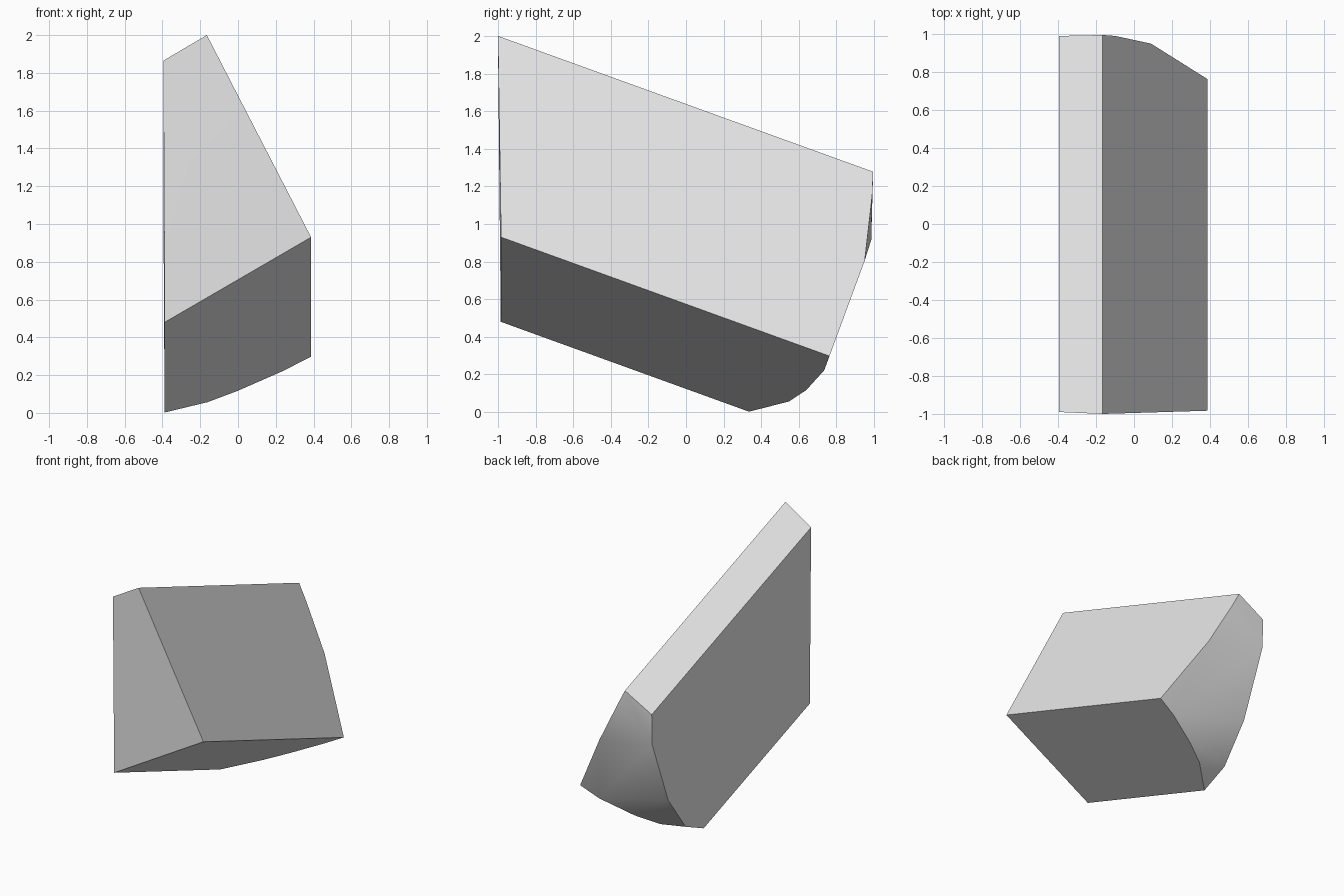
import bpy, bmesh, math
from mathutils import Vector

cube = bpy.data.objects.get("Cube")
if cube:
    bpy.data.objects.remove(cube)

# Grey stone colour
stone = bpy.data.materials.new("stone_grey")
stone.use_nodes = True
grey = (0.8, 0.8, 0.8, 1)
stone.diffuse_color = grey
stone.node_tree.nodes["Principled BSDF"].inputs["Base Color"].default_value = grey

# Four corners of the flat front end
top_outer = Vector((-0.395, -0.99, 1.865))
top_ridge = Vector((-0.165, -1.0, 2.0))
side_corner = Vector((0.387, -0.983, 0.93))
bottom = Vector((-0.388, -0.985, 0.48))
SLOPE = -0.362  # the block falls towards the back


def rim(start, end, stations):
    """Points where one long side meets the rounded back: (fraction, depth)."""
    points = []
    for fraction, depth in stations:
        p = start.lerp(end, fraction)
        points.append(Vector((p.x, depth, p.z + SLOPE * (depth - p.y))))
    return points


points = [top_outer, top_ridge, side_corner, bottom]
# Upper broad side
points += rim(top_ridge, side_corner, [(0, 0.995), (0.12, 0.99), (0.46, 0.95), (1, 0.763)])
# Underside
points += rim(side_corner, bottom, [(0.19, 0.735), (0.5, 0.64), (0.71, 0.547), (1, 0.335)])
# Upright side
points += rim(bottom, top_outer, [(0.13, 0.56), (0.4, 0.78), (0.83, 0.985), (1, 0.99)])

# Convex block through all points
bm = bmesh.new()
for p in points:
    bm.verts.new(p)
hull = bmesh.ops.convex_hull(bm, input=bm.verts)
bmesh.ops.delete(bm, geom=[v for v in bm.verts if not v.link_faces], context='VERTS')
bmesh.ops.dissolve_limit(bm, angle_limit=math.radians(1.5), verts=bm.verts, edges=bm.edges)
bmesh.ops.recalc_face_normals(bm, faces=bm.faces)
mesh = bpy.data.meshes.new("stone_block")
bm.to_mesh(mesh)
bm.free()
mesh.materials.append(stone)
block = bpy.data.objects.new("stone_block", mesh)
bpy.context.collection.objects.link(block)

# Soft shading on the rounded back, sharp long edges
bpy.ops.object.select_all(action='DESELECT')
block.select_set(True)
bpy.context.view_layer.objects.active = block
bpy.ops.object.shade_smooth_by_angle(angle=math.radians(35))
